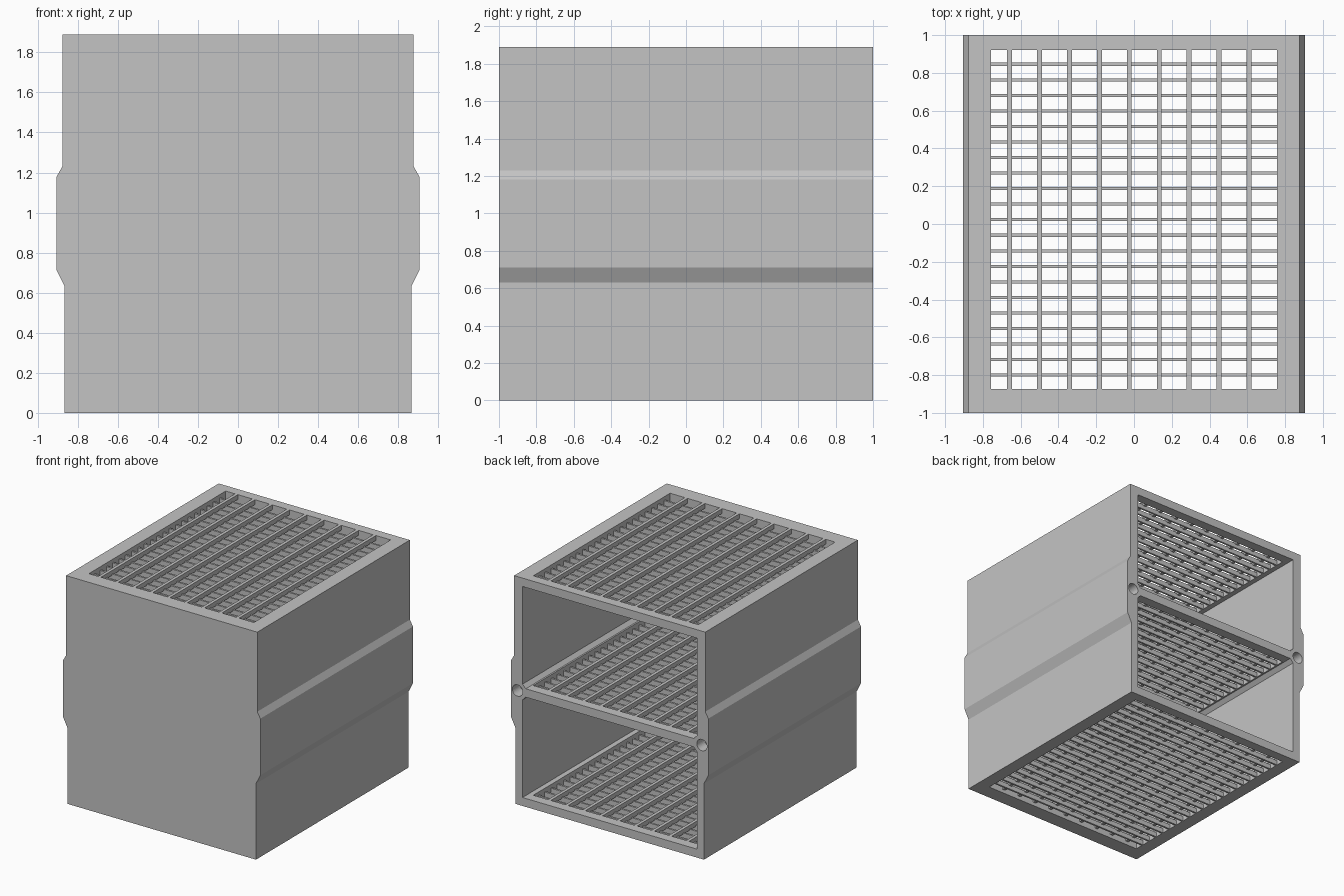
import bpy, bmesh
from mathutils import Vector, Matrix

if "Cube" in bpy.data.objects:
    bpy.data.objects.remove(bpy.data.objects["Cube"], do_unlink=True)

GREY = (0.55, 0.55, 0.55, 1)
mat = bpy.data.materials.new("plain grey")
mat.use_nodes = True
mat.diffuse_color = GREY
mat.node_tree.nodes["Principled BSDF"].inputs["Base Color"].default_value = GREY


def finish(name, bm):
    bmesh.ops.recalc_face_normals(bm, faces=bm.faces)
    mesh = bpy.data.meshes.new(name)
    bm.to_mesh(mesh)
    bm.free()
    mesh.materials.append(mat)
    obj = bpy.data.objects.new(name, mesh)
    bpy.context.scene.collection.objects.link(obj)
    return obj


def extrude_profile(name, points, y0, y1):
    """Extrude an x-z outline along y."""
    bm = bmesh.new()
    face = bm.faces.new([bm.verts.new((x, y0, z)) for x, z in points])
    new = bmesh.ops.extrude_face_region(bm, geom=[face])["geom"]
    verts = [v for v in new if isinstance(v, bmesh.types.BMVert)]
    bmesh.ops.translate(bm, verts=verts, vec=(0, y1 - y0, 0))
    return finish(name, bm)


def add_box(bm, x0, x1, y0, y1, z0, z1):
    lo, hi = Vector((x0, y0, z0)), Vector((x1, y1, z1))
    m = Matrix.Translation((lo + hi) / 2) @ Matrix.Diagonal((*(hi - lo), 1))
    bmesh.ops.create_cube(bm, size=1, matrix=m)


TOP, THICK, INNER, FRONT = 1.89, 0.07, 0.80, -0.92
MID = 0.91

# Outer silhouette of one side, with the raised band
outline = [(0.865, 0), (0.865, 0.63), (0.905, 0.71), (0.905, 1.18),
           (0.877, 1.23), (0.877, TOP)]

# Solid front panel
extrude_profile("front_panel",
                outline + [(-x, z) for x, z in reversed(outline)], -1, FRONT)

# Side wall with small fillets at the shelf, mirrored to the other side
inner = [(INNER, TOP), (INNER, MID + THICK + 0.03), (0.77, MID + THICK),
         (0.77, MID), (INNER, MID - 0.03), (INNER, 0)]
walls = extrude_profile("side_walls", outline + inner, FRONT, 1)

# Round socket in the rear edge
bm = bmesh.new()
bmesh.ops.create_cone(bm, cap_ends=True, segments=32, radius1=0.047,
                      radius2=0.047, depth=0.2,
                      matrix=Matrix.Translation((0.846, 1, MID + THICK / 2))
                      @ Matrix.Rotation(1.5708, 4, "X"))
cutter = finish("socket_cutter", bm)
cutter.hide_render = True
cut = walls.modifiers.new("socket", "BOOLEAN")
cut.operation, cut.object, cut.solver = "DIFFERENCE", cutter, "EXACT"
walls.modifiers.new("mirror", "MIRROR").use_clip = False
bpy.context.view_layer.objects.active = walls
for name in [m.name for m in walls.modifiers]:
    bpy.ops.object.modifier_apply(modifier=name)
bpy.data.objects.remove(cutter, do_unlink=True)

# Grid decks: solid rim, long bars above, cross bars below
GX, GY0, GY1 = 0.757, -0.873, 0.92
for name, z in (("bottom_grid", 0), ("middle_grid", MID), ("top_grid", TOP - THICK)):
    bm = bmesh.new()
    z1 = z + THICK
    for side in (-1, 1):
        xs = sorted((side * GX, side * INNER))
        add_box(bm, *xs, FRONT, 1, z, z1)
    add_box(bm, -GX, GX, FRONT, GY0, z, z1)
    add_box(bm, -GX, GX, GY1, 1, z, z1)
    for i in range(9):
        x = -0.659 + i * 0.1585
        add_box(bm, x - 0.013, x + 0.013, GY0, GY1, z + 0.03, z1)
    for j in range(1, 22):
        y = GY1 + 0.008 - j * 0.0823
        add_box(bm, -GX, GX, y - 0.008, y + 0.008, z, z + 0.04)
    finish(name, bm)
